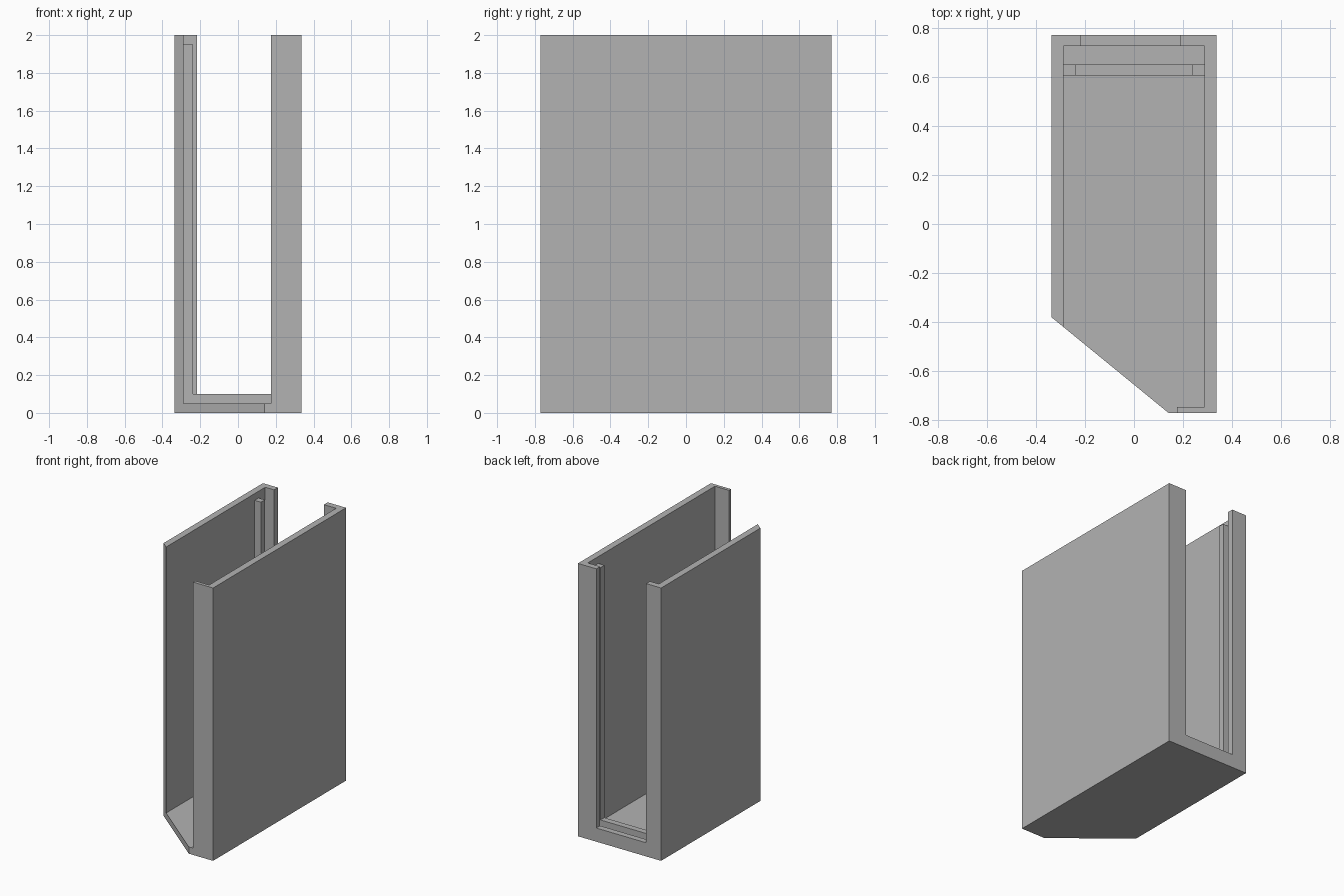
import bpy
import bmesh

cube = bpy.data.objects.get("Cube")
if cube:
    bpy.data.objects.remove(cube, do_unlink=True)

grey = bpy.data.materials.new("plain_grey")
grey.use_nodes = True
colour = (0.45, 0.45, 0.45, 1)
grey.diffuse_color = colour
grey.node_tree.nodes["Principled BSDF"].inputs["Base Color"].default_value = colour


def prism(name, outline, depth):
    """Extrude a closed 3D outline along the depth vector."""
    bm = bmesh.new()
    face = bm.faces.new([bm.verts.new(p) for p in outline])
    result = bmesh.ops.extrude_face_region(bm, geom=[face], use_keep_orig=True)
    moved = [v for v in result["geom"] if isinstance(v, bmesh.types.BMVert)]
    bmesh.ops.translate(bm, verts=moved, vec=depth)
    bmesh.ops.recalc_face_normals(bm, faces=bm.faces)
    mesh = bpy.data.meshes.new(name)
    bm.to_mesh(mesh)
    bm.free()
    mesh.materials.append(grey)
    obj = bpy.data.objects.new(name, mesh)
    bpy.context.collection.objects.link(obj)
    return obj


def cut_box(target, name, x0, x1, y0, y1, z0):
    """Cut a box, open at the top, out of the target."""
    outline = [(x0, y0, z0), (x1, y0, z0), (x1, y1, z0), (x0, y1, z0)]
    cutter = prism(name, outline, (0, 0, TOP + 1))
    mod = target.modifiers.new(name, "BOOLEAN")
    mod.operation = "DIFFERENCE"
    mod.solver = "EXACT"
    mod.object = cutter
    bpy.context.view_layer.objects.active = target
    bpy.ops.object.modifier_apply(modifier=name)
    bpy.data.objects.remove(cutter, do_unlink=True)


TOP = 2.0
HALF_X, HALF_Y = 0.337, 0.77
INNER_X = 0.288
FLOOR = 0.05
SILL = 0.10

# Housing: solid block with one slanted front corner
plan = [(-HALF_X, -0.38), (0.14, -HALF_Y), (HALF_X, -HALF_Y),
        (HALF_X, HALF_Y), (-HALF_X, HALF_Y)]
housing = prism("housing", [(x, y, 0) for x, y in plan], (0, 0, TOP))

# Hollow interior, front opening beside the narrow lip, rear opening above the sill
cut_box(housing, "interior_cutter", -INNER_X, INNER_X, -0.746, 0.726, FLOOR)
cut_box(housing, "front_cutter", -INNER_X, 0.175, -1, -0.6, FLOOR)
cut_box(housing, "rear_cutter", -0.216, 0.188, 0.6, 1, SILL)

# Inner rib: U-shaped frame running up both walls and across the floor
rib_top, rib_x = 1.95, 0.238
right_half = [(rib_x, SILL), (rib_x, rib_top), (INNER_X, rib_top), (INNER_X, FLOOR)]
left_half = [(-x, z) for x, z in reversed(right_half)]
prism("inner_rib", [(x, 0.605, z) for x, z in right_half + left_half], (0, 0.045, 0))
